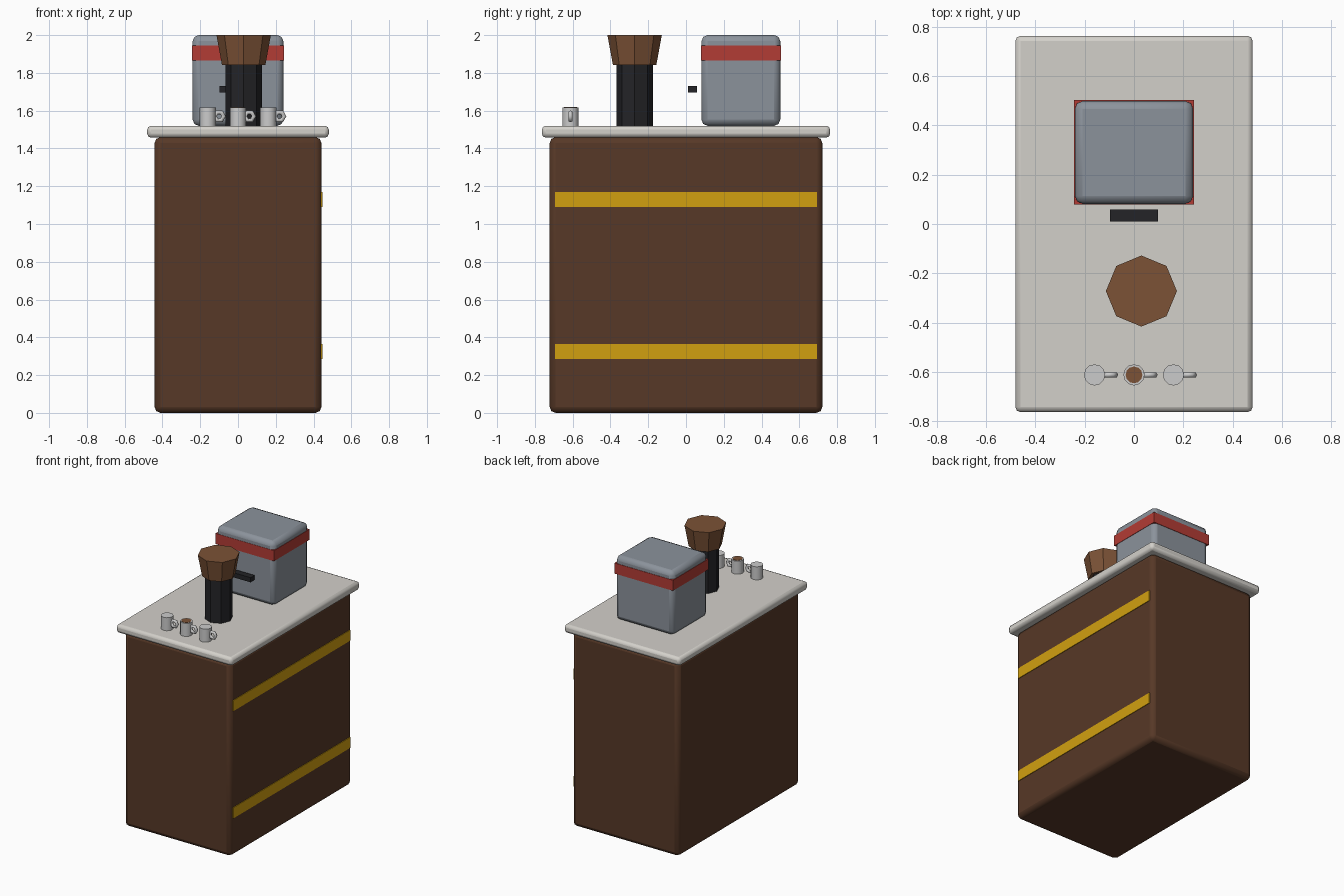
import bpy
import math

if "Cube" in bpy.data.objects:
    bpy.data.objects.remove(bpy.data.objects["Cube"])


def material(name, rgb):
    m = bpy.data.materials.new(name)
    m.diffuse_color = (*rgb, 1)
    m.use_nodes = True
    m.node_tree.nodes["Principled BSDF"].inputs["Base Color"].default_value = m.diffuse_color
    return m


WOOD = material("dark_wood", (0.095, 0.04, 0.02))
YELLOW = material("yellow", (0.64, 0.35, 0.005))
STONE = material("pale_stone", (0.65, 0.63, 0.59))
STEEL = material("steel", (0.26, 0.29, 0.33))
RED = material("red", (0.45, 0.045, 0.035))
BLACK = material("black", (0.017, 0.017, 0.02))
BROWN = material("brown", (0.2, 0.085, 0.037))
WHITE = material("white", (0.72, 0.72, 0.7))


def finish(name, mat):
    o = bpy.context.object
    o.name = name
    o.data.materials.append(mat)
    return o


def box(name, mat, x, y, z, bevel=0):
    """Box from (min, max) ranges, with optional rounded edges."""
    lo, hi = zip(x, y, z)
    bpy.ops.mesh.primitive_cube_add(size=1, location=[(a + b) / 2 for a, b in zip(lo, hi)])
    o = finish(name, mat)
    o.scale = [b - a for a, b in zip(lo, hi)]
    bpy.ops.object.transform_apply(location=False, rotation=False, scale=True)
    if bevel:
        mod = o.modifiers.new("rounding", "BEVEL")
        mod.width = bevel
        mod.segments = 2
        bpy.ops.object.shade_smooth_by_angle(angle=math.radians(35))
    return o


def cone(name, mat, x, y, z0, z1, r0, r1, sides):
    bpy.ops.mesh.primitive_cone_add(vertices=sides, radius1=r0, radius2=r1,
                                    depth=z1 - z0, location=(x, y, (z0 + z1) / 2))
    return finish(name, mat)


# Counter cabinet, its side stripes and the worktop
box("cabinet", WOOD, (-0.442, 0.442), (-0.722, 0.722), (0, 1.46), 0.032)
for label, z in (("lower", 0.285), ("upper", 1.09)):
    box(label + "_stripe", YELLOW, (0.43, 0.447), (-0.694, 0.694), (z, z + 0.08))
box("worktop", STONE, (-0.481, 0.481), (-0.763, 0.763), (1.457, 1.52), 0.021)

# Coffee machine with red band and dispensing bar
box("coffee_machine", STEEL, (-0.24, 0.24), (0.082, 0.499), (1.52, 2.0), 0.032)
box("machine_band", RED, (-0.243, 0.243), (0.08, 0.502), (1.866, 1.945))
box("dispensing_bar", BLACK, (-0.098, 0.098), (0.01, 0.058), (1.695, 1.73))

# Grinder with bean hopper
cone("grinder_body", BLACK, 0.03, -0.272, 1.52, 1.846, 0.096, 0.096, 8)
cone("bean_hopper", BROWN, 0.03, -0.272, 1.842, 2.0, 0.115, 0.144, 8)

# Row of cups with handles, the middle one filled
for i, x in enumerate((-0.16, 0, 0.16)):
    cone(f"cup_{i}", WHITE, x, -0.612, 1.52, 1.618, 0.043, 0.043, 12)
    bpy.ops.object.shade_smooth_by_angle(angle=math.radians(35))
    bpy.ops.mesh.primitive_torus_add(major_segments=6, minor_segments=6,
                                     major_radius=0.024, minor_radius=0.012,
                                     location=(x + 0.06, -0.612, 1.57),
                                     rotation=(math.pi / 2, 0, 0))
    finish(f"cup_handle_{i}", WHITE)
    bpy.ops.object.shade_smooth_by_angle(angle=math.radians(65))
cone("coffee", BROWN, 0, -0.612, 1.61, 1.62, 0.034, 0.034, 12)
